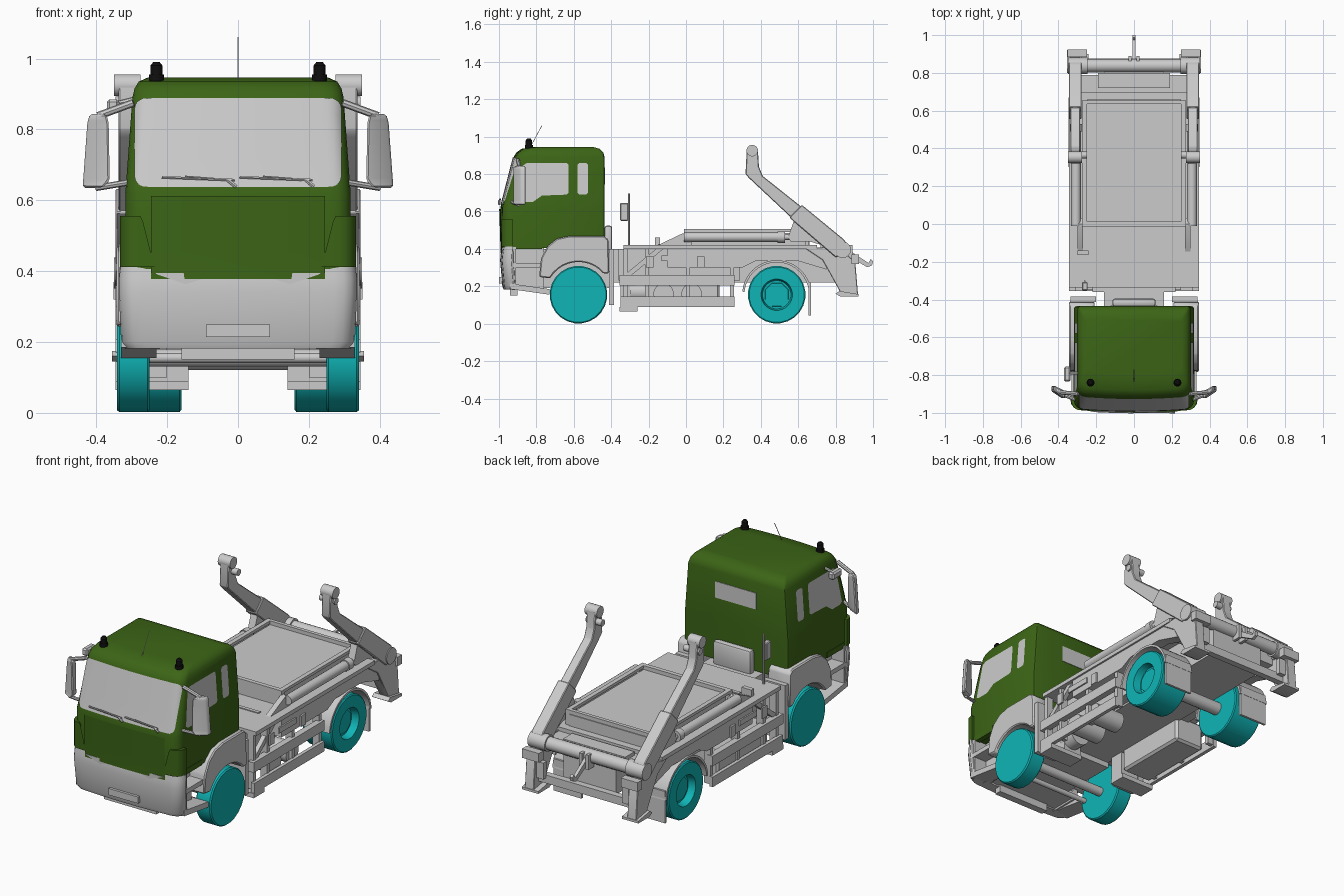
import bpy, bmesh, math
from mathutils import Vector

def mat(name, col):
    m = bpy.data.materials.new(name)
    m.diffuse_color = col
    return m
GREEN = mat("green_paint", (0.045, 0.13, 0.008, 1))
TEAL = mat("teal", (0.005, 0.46, 0.47, 1))
BLACK = mat("black", (0.005, 0.005, 0.005, 1))

def mesh(name, verts, faces, m=None, bevel=0, seg=1, angle=35):
    bm = bmesh.new()
    vs = [bm.verts.new(v) for v in verts]
    for f in faces:
        bm.faces.new([vs[i] for i in f])
    bmesh.ops.recalc_face_normals(bm, faces=bm.faces)
    if bevel:
        bmesh.ops.bevel(bm, geom=bm.edges[:], offset=bevel, segments=seg, profile=0.5, affect='EDGES', clamp_overlap=True)
    for f in bm.faces:
        f.smooth = True
    for e in bm.edges:
        e.smooth = len(e.link_faces) == 2 and e.calc_face_angle(0) < math.radians(angle)
    me = bpy.data.meshes.new(name)
    bm.to_mesh(me)
    bm.free()
    ob = bpy.data.objects.new(name, me)
    bpy.context.collection.objects.link(ob)
    if m:
        me.materials.append(m)
    return ob

def loft(name, rings, m=None, caps=True, **k):
    n = len(rings[0])
    fs = [(r*n+i, r*n+(i+1) % n, (r+1)*n+(i+1) % n, (r+1)*n+i) for r in range(len(rings)-1) for i in range(n)]
    if caps:
        fs += [tuple(range(n)), tuple(range((len(rings)-1)*n, len(rings)*n))]
    return mesh(name, [p for r in rings for p in r], fs, m, **k)

def prism(name, x0, x1, pts, m=None, **k):
    """side profile (y, z) extruded along x"""
    return loft(name, [[(x, y, z) for y, z in pts] for x in (x0, x1)], m, **k)

def box(name, x0, x1, y0, y1, z0, z1, m=None, **k):
    return prism(name, x0, x1, [(y0, z0), (y1, z0), (y1, z1), (y0, z1)], m, **k)

def rod(name, p, q, r, n=14, m=None, r2=None):
    p, q = Vector(p), Vector(q)
    rot = (q-p).to_track_quat('Z', 'Y')
    ring = lambda c, rad: [c + rot @ Vector((rad*math.cos(2*math.pi*i/n), rad*math.sin(2*math.pi*i/n), 0)) for i in range(n)]
    return loft(name, [ring(p, r), ring(q, r if r2 is None else r2)], m)

def pair(name, x0, x1, *a, fn=box, **k):
    for s, side in ((-1, "left"), (1, "right")):
        fn(f"{name}_{side}", s*x0, s*x1, *a, **k)

# Cab shell: lofted level by level (z, half width, front y, back y)
LEV = [(.405, .318, -.986, -.435), (.62, .318, -.993, -.435), (.645, .316, -.985, -.435), (.89, .298, -.922, -.435),
       (.915, .292, -.907, -.442), (.935, .280, -.88, -.462), (.946, .255, -.80, -.50)]
def section(z):
    for a, b in zip(LEV, LEV[1:]):
        if z <= b[0]:
            t = (z-a[0])/(b[0]-a[0])
            return [a[i]+(b[i]-a[i])*t for i in (1, 2, 3)]
    return LEV[-1][1:]
def curve_y(x, w, yf, r=.045, bow=.014):
    d = min(r, max(0, abs(x)-(w-r)))
    return yf + bow*(x/w)**2 + r - math.sqrt(max(0, r*r-d*d))
def ring(z, w, yf, yb, rb=.014):
    front = [w*math.sin(math.radians(t)) for t in range(-90, 91, 9)]
    back = [(w, yb-rb), (w-.3*rb, yb-.3*rb), (w-rb, yb), (rb-w, yb), (.3*rb-w, yb-.3*rb), (-w, yb-rb)]
    return [(x, curve_y(x, w, yf), z) for x in front] + [(x, y, z) for x, y in back]
loft("cab", [ring(*l) for l in LEV], GREEN, angle=40)

def skin(name, hw, lo, hi, off, m=None, corner=0, cols=24, rows=6):
    """panel that hugs the curved cab front"""
    xs = [hw*math.sin(math.pi/2*(2*i/cols-1)) for i in range(cols+1)]
    vs = []
    for x in xs:
        d = max(0, abs(x)-hw+corner)
        c = corner-math.sqrt(max(0, corner**2-d*d))
        for j in range(rows+1):
            z = lo+c+(hi-lo-2*c)*j/rows
            w, yf, _ = section(max(z, .41))
            vs.append((x, curve_y(x, w, yf)-off, z))
    n = rows+1
    fs = [(i*n+j, i*n+n+j, i*n+n+j+1, i*n+j+1) for i in range(cols) for j in range(rows)]
    return mesh(name, vs, fs, m)
skin("windshield", .292, .638, .888, .004, corner=.03)
skin("lower_front_panel", .245, .378, .612, .006, GREEN)

# Side and rear windows
def side_window(name, pts):
    for s in (-1, 1):
        o = [(s*(section(z)[0]+.002), y, z) for y, z in pts]
        mesh(name, o, [tuple(range(len(o)))])
side_window("door_window", [(-.905, .66), (-.885, .65), (-.82, .65), (-.77, .685), (-.64, .69), (-.628, .70),
                            (-.628, .85), (-.638, .86), (-.85, .86), (-.872, .845)])
side_window("rear_side_window", [(-.57, .69), (-.535, .69), (-.525, .70), (-.525, .85), (-.535, .86), (-.57, .86), (-.58, .85), (-.58, .70)])
box("back_window", -.125, .125, -.44, -.432, .745, .835)
# Wrap-round corner panels
for s in (-1, 1):
    loft("corner_panel", [[(s*x, curve_y(x, .333, -.996), z) for x in (a, .285, .30, .315, .327, .333)] +
                          [(s*.333, -.925, z), (s*.29, -.925, z)] for z, a in ((.412, .236), (.54, .268), (.556, .276))], GREEN)
pair("door_sill", .29, .32, -.95, -.77, .40, .43, GREEN)

# Bumper, trim, plate
loft("bumper", [ring(.182, .318, -.975, -.91), ring(.20, .33, -.982, -.91), ring(.34, .336, -.994, -.92),
                ring(.38, .336, -.990, -.92), ring(.412, .334, -.984, -.93)], angle=40)
loft("bumper_trim", [[(x, y, z) for x, z in ((-.24, .395), (-.14, .36), (-.10, .335), (-.05, .325), (.05, .325), (.10, .335), (.14, .36), (.24, .395))]
                     for y in (-.96, -.989)])
box("number_plate", -.09, .09, -1, -.97, .214, .25)
box("front_underrun_bar", -.16, .16, -.94, -.90, .15, .20)
box("front_tray", -.25, .25, -.93, -.76, .19, .23)

# Wipers, beacons, antenna
for x in (0, .22):
    rod("wiper_blade", (x-.215, -.992, .665), (x-.01, -.998, .657), .004, 6)
    rod("wiper_arm", (x-.15, -.996, .667), (x-.03, -.998, .658), .003, 6)
    rod("wiper_pivot", (x-.03, -.998, .658), (x-.005, -.998, .638), .006, 6)
for x in (-.23, .23):
    rod("beacon_base", (x, -.84, .92), (x, -.84, .955), .021, 16, BLACK)
    rod("beacon", (x, -.84, .955), (x, -.84, .98), .017, 16, BLACK)
    rod("beacon_cap", (x, -.84, .98), (x, -.84, .99), .017, 16, BLACK, r2=.009)
rod("antenna", (0, -.84, .93), (0, -.77, 1.06), .0016, 6)

# Mirrors with brackets
for s in (-1, 1):
    quad = lambda z, a, b: [(s*a, -.925, z), (s*b, -.885, z), (s*b, -.855, z), (s*a, -.885, z)]
    loft("mirror", [quad(.635, .385, .438), quad(.655, .362, .437), quad(.82, .365, .425), quad(.843, .372, .418)], bevel=.006)
    rod("mirror_upper_arm", (s*.295, -.90, .875), (s*.395, -.89, .838), .011, 8)
    rod("mirror_lower_arm", (s*.31, -.93, .65), (s*.40, -.895, .635), .009, 8)
box("kerb_mirror", -.37, -.335, -.835, -.755, .845, .885, bevel=.008)
rod("kerb_mirror_arm", (-.29, -.79, .885), (-.35, -.79, .87), .008, 8)

# Front fenders, steps and flaps
arch = [(-.575+.175*math.cos(math.radians(a)), .155+.175*math.sin(math.radians(a))) for a in range(40, 151, 11)]
pair("front_fender", .21, .343, [(-.785, .25), (-.775, .35), (-.74, .415), (-.69, .455), (-.62, .47), (-.44, .47), (-.415, .45), (-.41, .27)] + arch,
     fn=prism, bevel=.006)
pair("front_flap", .20, .335, -.412, -.385, .10, .40)
pair("step_upper", .23, .33, -.93, -.77, .30, .325)
pair("step_lower", .23, .33, [(-.94, .185), (-.73, .155), (-.73, .185), (-.94, .215)], fn=prism)
pair("step_back", .22, .25, -.93, -.76, .18, .41)
pair("step_post", .25, .325, -.93, -.91, .19, .41)

# Wheels: lathed, front ones narrow and plain, rear ones wide with a hub recess
def lathe(name, y, prof, n, m, ph=.5):
    loft(name, [[(x, y+r*math.cos(2*math.pi*(i+ph)/n), .155+r*math.sin(2*math.pi*(i+ph)/n)) for i in range(n)] for x, r in prof], m)
for s in (-1, 1):
    lathe("front_wheel", -.575, [(s*.25, .148), (s*.256, .154), (s*.335, .154), (s*.342, .148)], 24, TEAL)
    lathe("rear_wheel", .485, [(s*.16, .148), (s*.165, .154), (s*.335, .154), (s*.34, .148), (s*.34, .084), (s*.30, .076)], 24, TEAL)
    lathe("rear_hub", .485, [(s*.29, .07), (s*.306, .066)], 8, TEAL)
    # Rear mudguards
    a = [math.radians(d) for d in range(5, 176, 10)]
    prism("rear_mudguard", s*.165, s*.346, [(.485+.185*math.cos(t), .155+.185*math.sin(t)) for t in a] +
          [(.485+.173*math.cos(t), .155+.173*math.sin(t)) for t in reversed(a)])
    box("rear_flap", s*.17, s*.34, .655, .668, .045, .22)

# Chassis, axles
box("chassis", -.16, .16, -.92, .84, .22, .40)
box("chassis_middle", -.22, .22, -.36, .29, .23, .40)
box("engine", -.16, .16, -.86, -.40, .19, .40)
rod("front_axle", (-.26, -.575, .155), (.26, -.575, .155), .025)
rod("rear_axle", (-.2, .485, .155), (.2, .485, .155), .035)
rod("steering_bar", (-.26, -.70, .155), (.26, -.70, .155), .014)
box("air_intake", -.115, .115, -.436, -.395, .38, .525, bevel=.014, seg=2)
rod("rear_post", (-.26, -.305, .42), (-.26, -.305, .695), .006, 8)
box("post_box", -.275, -.245, -.352, -.308, .55, .645, bevel=.004)
box("deck_locker", -.3, -.24, -.165, -.14, .42, .46)

# Deck and its side structure
box("deck", -.345, .345, -.335, .70, .40, .422)
pair("deck_side_panel", .27, .335, [(-.10, .30), (.30, .30), (.37, .335), (.6, .335), (.75, .29), (.75, .36), (.66, .42), (-.10, .42)], fn=prism)
pair("lower_side_rail", .31, .345, -.355, .26, .205, .26)
pair("side_guard", .325, .345, -.35, .26, .09, .145)
pair("front_guard_box", .14, .345, -.355, -.26, .065, .09)
pair("front_guard_panel", .14, .25, -.35, -.27, .09, .23)
for y in (-.335, -.22, .0, .235):
    pair("side_post", .29, .33, y, y+.022, .10, .40)
pair("side_brace", .30, .325, [(-.33, .26), (-.29, .26), (-.12, .40), (-.16, .40)], fn=prism)
for y in (-.215, .06):
    pair("side_lamp", .335, .345, y, y+.04, .30, .36)
pair("side_handle", .335, .343, -.13, .02, .335, .365)
box("fuel_tank", -.32, -.14, -.26, .18, .10, .25, bevel=.012)
for y in (-.12, .03):
    rod("air_tank", (.14, y, .16), (.31, y, .16), .055, 16)
rod("exhaust_silencer", (.2, -.3, .17), (.2, -.2, .17), .06, 16)

# Loading floor: recessed plate with raised rim
box("floor_base", -.25, .25, .0, .66, .42, .485)
pair("floor_side_rim", .25, .275, .0, .65, .49, .506)
box("floor_front_rim", -.275, .275, -.012, .012, .42, .506)
box("floor_rear_rim", -.275, .275, .635, .655, .42, .506)
box("deck_slot", -.23, .23, -.15, -.13, .42, .427)
box("rear_floor", -.29, .29, .65, .79, .33, .40)
box("rear_floor_hatch", -.19, .19, .72, .80, .39, .42)

# Skip lifting arms with cylinders, gussets and pins
for s in (-1, 1):
    prism("arm_ram_bracket", s*.27, s*.30, [(-.15, .42), (.03, .42), (.03, .465), (.0, .485), (-.02, .482)])
    rod("arm_ram", (s*.307, -.01, .463), (s*.307, .53, .463), .026, 16)
    rod("arm_ram_collar", (s*.307, .49, .463), (s*.307, .53, .463), .031, 16)
    rod("arm_ram_rod", (s*.307, .53, .463), (s*.307, .65, .463), .015)
    prism("arm_outer", s*.277, s*.345, [(.56, .575), (.555, .565), (.80, .355), (.85, .375), (.868, .415), (.845, .45), (.62, .635)], bevel=.004)
    prism("arm_inner", s*.285, s*.337, [(.325, .935), (.318, .80), (.335, .78), (.57, .56), (.63, .615), (.41, .79), (.39, .84), (.384, .935)], bevel=.004)
    prism("arm_gusset", s*.285, s*.325, [(.58, .56), (.545, .46), (.56, .44), (.66, .44), (.76, .41), (.72, .45)])
    rod("arm_head", (s*.275, .354, .925), (s*.35, .354, .925), .031, 18)
    rod("arm_head_pin", (s*.25, .365, .875), (s*.345, .365, .875), .018, 14)
    rod("arm_pivot", (s*.245, .838, .395), (s*.35, .838, .395), .044, 18)
    # Rear stabiliser legs and flared feet
    prism("stabiliser_leg", s*.285, s*.34, [(.64, .40), (.73, .34), (.835, .15), (.92, .15), (.905, .33), (.86, .37), (.74, .41)], bevel=.003)
    prism("stabiliser_foot", s*.255, s*.355, [(.80, .16), (.825, .145), (.922, .145), (.922, .158), (.82, .175)])
    box("pivot_cover", s*.25, s*.352, .885, .925, .32, .37)
    box("tail_light", s*.24, s*.28, .87, .90, .22, .31)
rod("rear_cross_tube", (-.28, .838, .395), (.28, .838, .395), .035, 18)
box("rear_cross_beam", -.29, .29, .84, .875, .19, .235)

# Rear tow hook
prism("tow_hook", -.009, .009, [(.83, .40), (.84, .375), (.97, .302), (.995, .312), (1.0, .335), (.988, .345), (.975, .325), (.86, .40)])
pair("hook_bracket", .012, .028, .82, .89, .34, .42)
